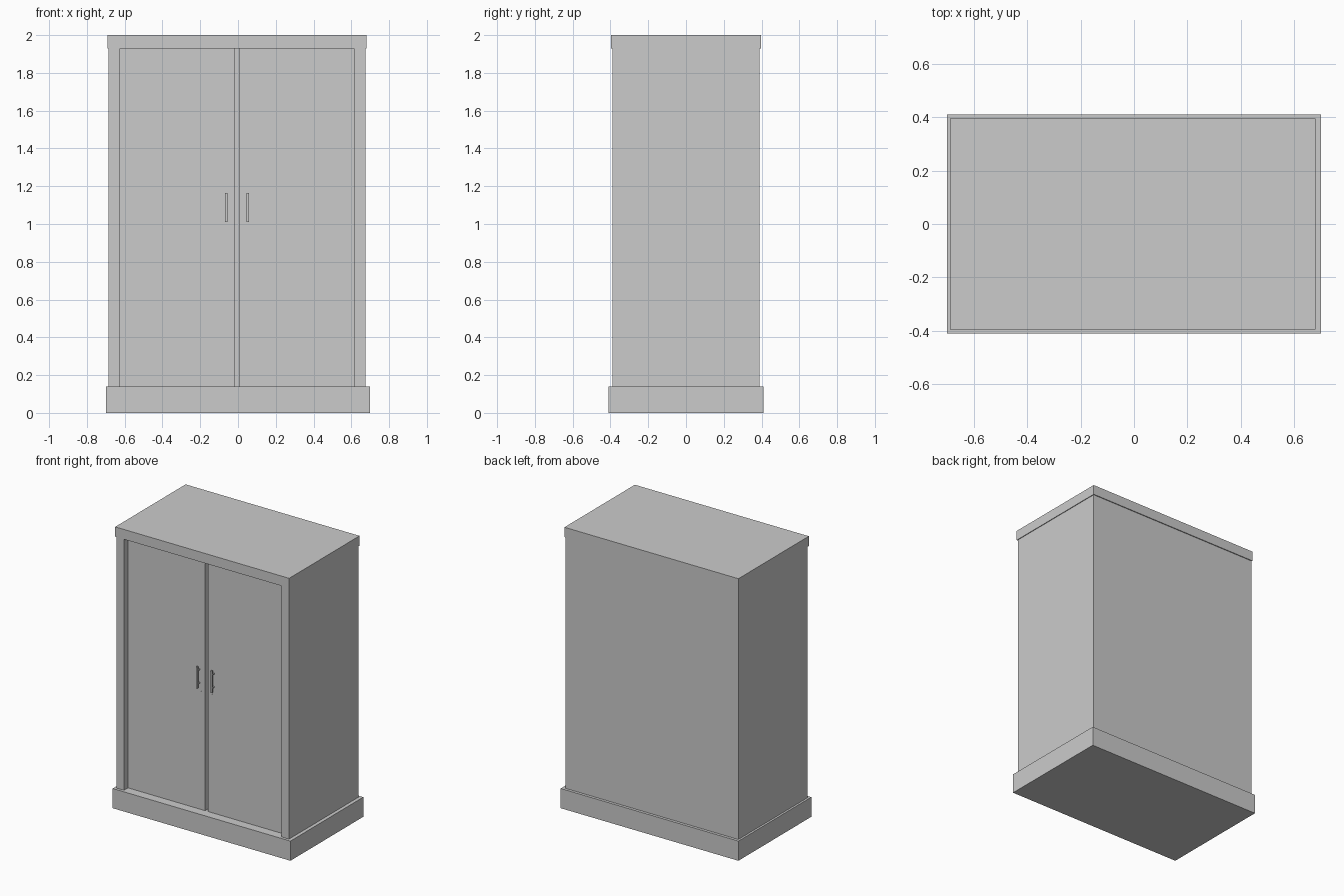
import bpy

if "Cube" in bpy.data.objects:
    bpy.data.objects.remove(bpy.data.objects["Cube"])

CX = -0.005      # the cupboard body sits slightly left of the plinth centre
DOOR_Y = -0.345  # front plane of the doors


def box(name, x, y, z):
    """Box from (min, max) pairs on each axis."""
    bpy.ops.mesh.primitive_cube_add(
        size=1, location=[(a + b) / 2 for a, b in (x, y, z)])
    ob = bpy.context.object
    ob.name = name
    ob.scale = [b - a for a, b in (x, y, z)]
    bpy.ops.object.transform_apply(location=False, rotation=False, scale=True)
    return ob


def side_box(name, s, x, y, z):
    """Box placed at distance x from the centre line, on side s."""
    return box(name, sorted((CX + s * x[0], CX + s * x[1])), y, z)


# plinth, top board and back panel
box("plinth", (-0.70, 0.70), (-0.41, 0.41), (0, 0.14))
box("top_board", (CX - 0.685, CX + 0.685), (-0.396, 0.396), (1.93, 2.0))
box("back_panel", (CX - 0.62, CX + 0.62), (0.36, 0.39), (0.14, 1.93))

# strip that closes the gap behind the two doors
box("door_stop", (CX - 0.04, CX + 0.04), (DOOR_Y + 0.03, DOOR_Y + 0.05), (0.14, 1.93))

for s, side in ((-1, "left"), (1, "right")):
    # side wall, thick enough to frame the recessed door
    side_box(side + "_side", s, (0.62, 0.68), (-0.39, 0.39), (0.14, 1.93))
    side_box(side + "_door", s, (0.012, 0.62), (DOOR_Y, DOOR_Y + 0.03), (0.14, 1.93))
    # bar handle on two short posts
    side_box(side + "_handle_bar", s, (0.051, 0.063), (-0.378, -0.366), (1.01, 1.165))
    for i, z in enumerate((1.04, 1.135)):
        side_box(f"{side}_handle_post_{i + 1}", s, (0.053, 0.061),
                 (-0.37, DOOR_Y + 0.005), (z - 0.004, z + 0.004))
    # tiny keyhole plug
    bpy.ops.mesh.primitive_cylinder_add(
        vertices=12, radius=0.004, depth=0.006,
        location=(CX + s * 0.043, DOOR_Y, 0.98), rotation=(1.5708, 0, 0))
    bpy.context.object.name = side + "_keyhole"
